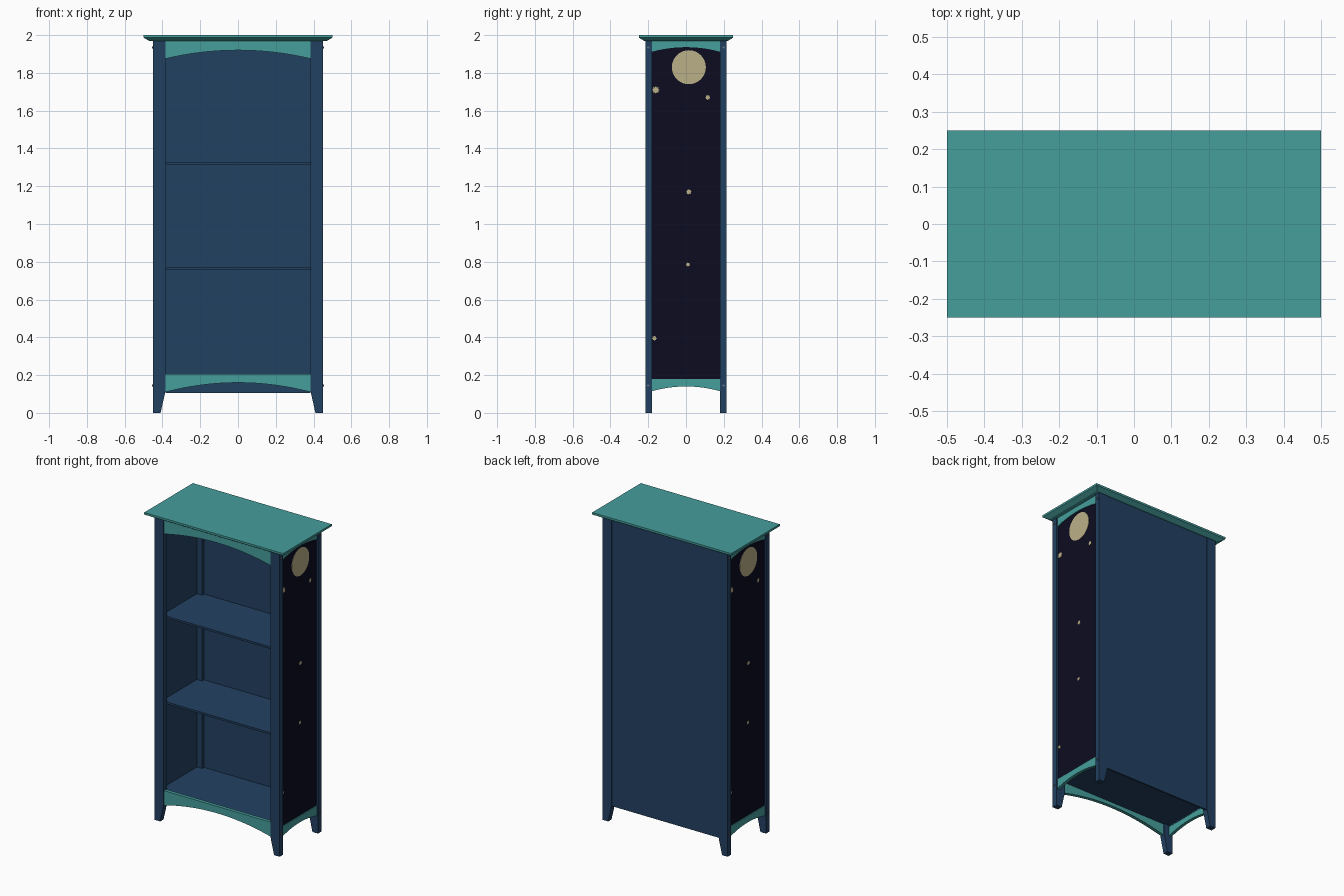
import bpy, bmesh, math

if "Cube" in bpy.data.objects:
    bpy.data.objects.remove(bpy.data.objects["Cube"])


def material(name, rgb):
    m = bpy.data.materials.new(name)
    m.diffuse_color = (*rgb, 1)
    m.use_nodes = True
    m.node_tree.nodes["Principled BSDF"].inputs["Base Color"].default_value = m.diffuse_color
    return m


BLUE = material("slate blue paint", (0.016, 0.053, 0.120))
TEAL = material("teal paint", (0.060, 0.345, 0.335))
NIGHT = material("night sky", (0.0036, 0.0036, 0.015))
MOON = material("pale moon", (0.50, 0.435, 0.245))
STEEL = material("screw steel", (0.14, 0.18, 0.25))


def prism(name, outline, axis, a, b, mat):
    """Extrude a (u, z) outline along x or y from a to b."""
    bm = bmesh.new()

    def put(u, z, d):
        return bm.verts.new((d, u, z) if axis == 'x' else (u, d, z))
    r1 = [put(u, z, a) for u, z in outline]
    r2 = [put(u, z, b) for u, z in outline]
    n = len(outline)
    bm.faces.new(r1)
    bm.faces.new(r2[::-1])
    for i in range(n):
        j = (i + 1) % n
        bm.faces.new((r1[i], r2[i], r2[j], r1[j]))
    bmesh.ops.recalc_face_normals(bm, faces=bm.faces)
    me = bpy.data.meshes.new(name)
    bm.to_mesh(me)
    bm.free()
    ob = bpy.data.objects.new(name, me)
    bpy.context.collection.objects.link(ob)
    me.materials.append(mat)
    return ob


def box(name, x0, x1, y0, y1, z0, z1, mat):
    return prism(name, [(x0, z0), (x1, z0), (x1, z1), (x0, z1)], 'y', y0, y1, mat)


def arched(half, top, end, mid, n=24):
    """Rail outline with a flat top and a shallow arch underneath."""
    pts = [(half, top), (-half, top)]
    for i in range(n + 1):
        t = -1 + 2 * i / n
        pts.append((half * t, mid + (end - mid) * t * t))
    return pts


def disc(u, z, r, n=40, inner=1.0):
    """Circle outline, or a star when inner is below one."""
    return [(u + r * (inner if i % 2 else 1) * math.sin(2 * math.pi * i / n),
             z + r * (inner if i % 2 else 1) * math.cos(2 * math.pi * i / n))
            for i in range(n)]


# Top board with an undercut edge
top = box("top_board", -0.5, 0.5, -0.25, 0.25, 1.97, 2.0, TEAL)
bm = bmesh.new()
bm.from_mesh(top.data)
bmesh.ops.bisect_plane(bm, geom=bm.verts[:] + bm.edges[:] + bm.faces[:],
                       plane_co=(0, 0, 1.987), plane_no=(0, 0, 1))
for v in bm.verts:
    if v.co.z < 1.98:
        v.co.x *= 0.472 / 0.5
        v.co.y *= 0.222 / 0.25
bm.to_mesh(top.data)
bm.free()

# Four legs, tapered on the inside at the foot, with screw heads
for sx, sn in ((-1, "left"), (1, "right")):
    outline = [(sx * x, z) for x, z in
               ((0.41, 0), (0.45, 0), (0.45, 1.97), (0.385, 1.97), (0.385, 0.11))]
    for sy, yn in ((-1, "front"), (1, "back")):
        prism(f"{yn}_{sn}_leg", outline, 'y', sy * 0.18, sy * 0.215, BLUE)
        for z in (0.145, 1.935):
            prism(f"{yn}_{sn}_screw", disc(sy * 0.2, z, 0.006, 10), 'x',
                  sx * 0.448, sx * 0.455, STEEL)

# Arched front rails
prism("front_top_rail", arched(0.385, 1.97, 1.875, 1.92), 'y', -0.21, -0.188, TEAL)
prism("front_bottom_rail", arched(0.385, 0.205, 0.11, 0.16), 'y', -0.21, -0.188, TEAL)

# Back panel and shelves
box("back_panel", -0.385, 0.385, 0.20, 0.212, 0.105, 1.97, BLUE)
box("bottom_shelf", -0.422, 0.422, -0.188, 0.2, 0.183, 0.2, BLUE)
for name, z in (("lower_shelf", 0.77), ("upper_shelf", 1.328)):
    box(name, -0.422, 0.422, -0.18, 0.2, z - 0.013, z, BLUE)

# Sides: panel, painted sky, moon, stars and arched rails
STARS = ((-0.16, 1.71, 0.020), (0.115, 1.67, 0.014), (0.015, 1.17, 0.015),
         (0.01, 0.785, 0.012), (-0.167, 0.395, 0.013))
for s, sn in ((-1, "left"), (1, "right")):
    xs = sorted((s * 0.422, s * 0.433))
    box(sn + "_side_panel", *xs, -0.182, 0.182, 0.175, 1.97, BLUE)
    xs = sorted((s * 0.433, s * 0.438))
    box(sn + "_night_panel", *xs, -0.181, 0.181, 0.175, 1.968, NIGHT)
    prism(sn + "_moon", disc(s * 0.015, 1.83, 0.09), 'x', s * 0.437, s * 0.4395, MOON)
    for y, z, r in STARS:
        prism(sn + "_star", disc(s * y, z, r, 16, 0.7), 'x', s * 0.437, s * 0.4395, MOON)
    prism(sn + "_top_rail", arched(0.18, 1.97, 1.912, 1.936), 'x', s * 0.425, s * 0.444, TEAL)
    prism(sn + "_bottom_rail", arched(0.18, 0.18, 0.115, 0.14), 'x', s * 0.424, s * 0.444, TEAL)
